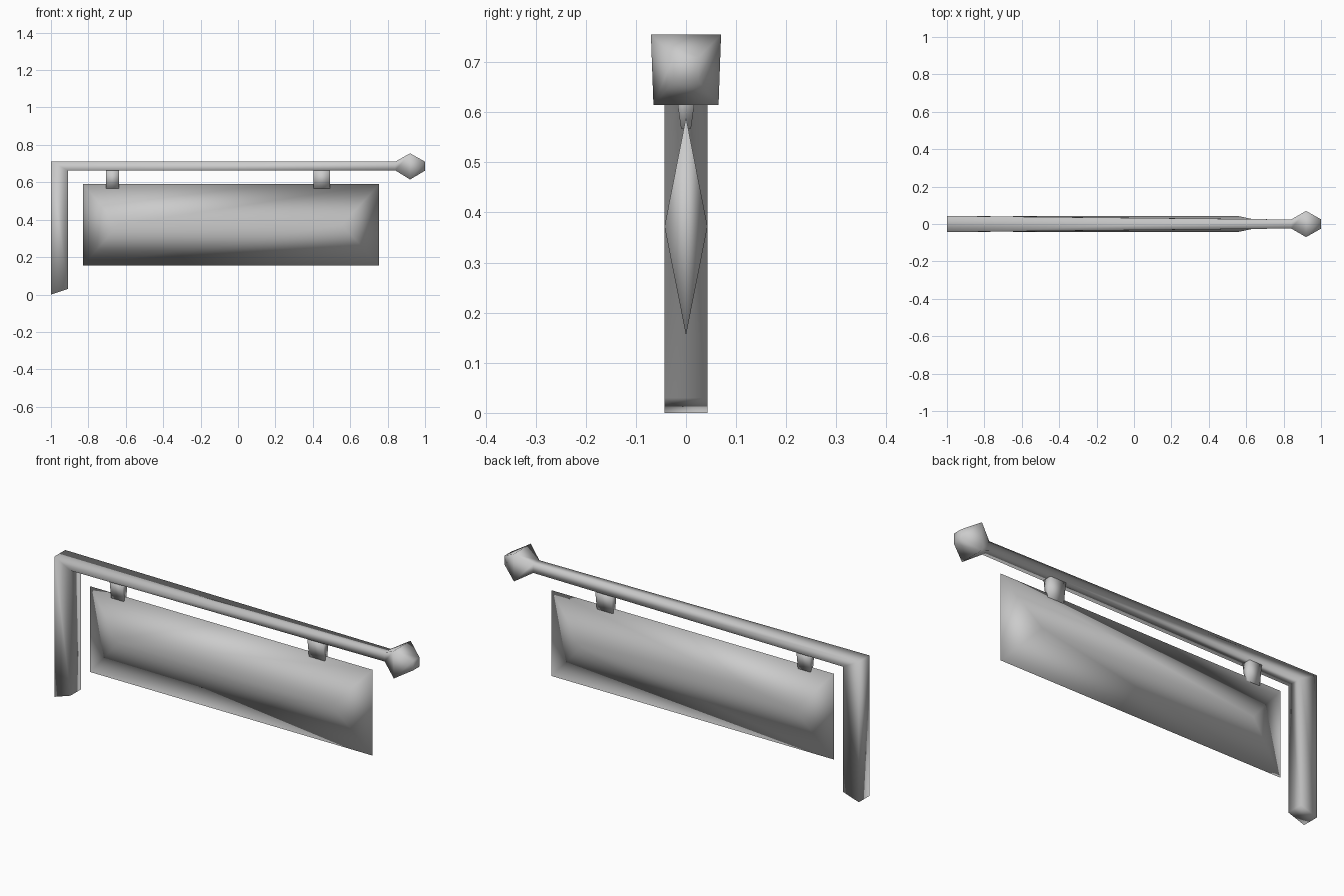
import bpy, bmesh

cube = bpy.data.objects.get("Cube")
if cube:
    bpy.data.objects.remove(cube, do_unlink=True)

grey = bpy.data.materials.new("plain grey")
grey.use_nodes = True
colour = (0.6, 0.6, 0.6, 1)
grey.diffuse_color = colour
grey.node_tree.nodes["Principled BSDF"].inputs["Base Color"].default_value = colour


def finish(name, bm):
    """Turn a bmesh into a smooth grey object."""
    bmesh.ops.recalc_face_normals(bm, faces=bm.faces)
    mesh = bpy.data.meshes.new(name)
    bm.to_mesh(mesh)
    bm.free()
    mesh.materials.append(grey)
    mesh.shade_smooth()
    obj = bpy.data.objects.new(name, mesh)
    bpy.context.collection.objects.link(obj)
    return obj


def loft(name, sections):
    """Skin four-sided sections, each (outer xz, inner xz, outer half y, inner half y)."""
    bm = bmesh.new()
    rings = []
    for (ox, oz), (ix, iz), oy, iy in sections:
        corners = ((ox, -oy, oz), (ox, oy, oz), (ix, iy, iz), (ix, -iy, iz))
        rings.append([bm.verts.new(c) for c in corners])
    for a, b in zip(rings, rings[1:]):
        for i in range(4):
            j = (i + 1) % 4
            bm.faces.new((a[i], a[j], b[j], b[i]))
    bm.faces.new(rings[0])
    bm.faces.new(rings[-1])
    return finish(name, bm)


# Post with slanted foot, mitred corner, tapering arm and faceted knob
loft("post_arm_and_knob", [
    ((-1, 0), (-0.91, 0.03), 0.043, 0.043),
    ((-1, 0.712), (-0.91, 0.664), 0.043, 0.043),
    ((0.84, 0.71), (0.84, 0.664), 0.024, 0.024),
    ((0.92, 0.755), (0.92, 0.615), 0.07, 0.065),
    ((1, 0.71), (1, 0.662), 0.025, 0.025),
])

# Hangers narrowing down onto the board
for name, x0, x1 in (("left_end_hanger", -0.705, -0.635),
                     ("right_end_hanger", 0.405, 0.493)):
    loft(name, [((x, 0.67), (x, 0.568), 0.024, 0.01) for x in (x0, x1)])

# Board: thin rim all round, rising to a ridge on both faces
bm = bmesh.new()
rim = [bm.verts.new((x, 0, z)) for x, z in
       ((-0.83, 0.155), (0.755, 0.155), (0.755, 0.59), (-0.83, 0.59))]
for y in (-0.043, 0.043):
    a = bm.verts.new((-0.64, y, 0.372))
    b = bm.verts.new((0.555, y, 0.372))
    for face in ((rim[0], rim[1], b, a), (rim[1], rim[2], b),
                 (rim[2], rim[3], a, b), (rim[3], rim[0], a)):
        bm.faces.new(face)
finish("sign_board", bm)
